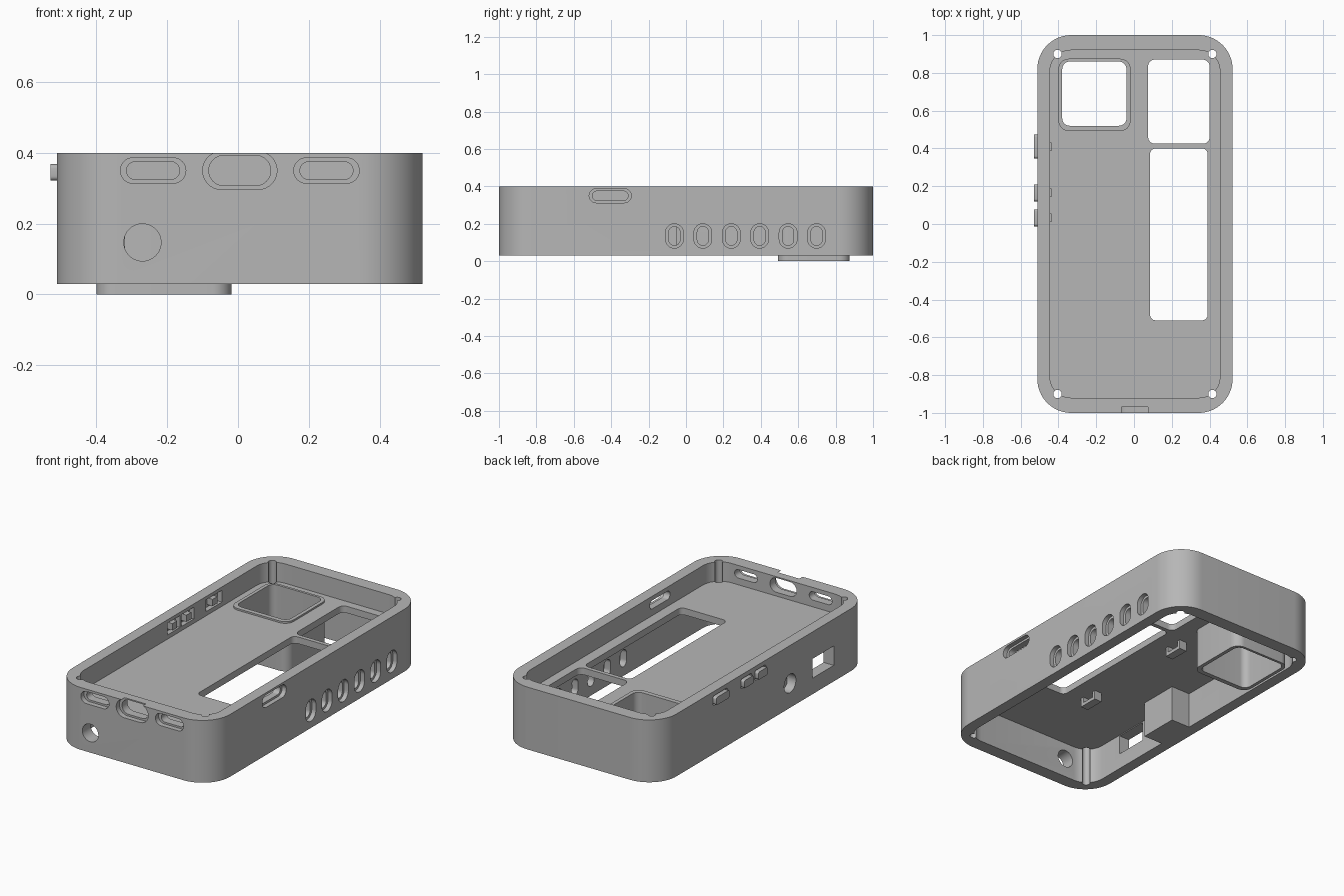
import bpy, bmesh, math
from mathutils import Vector

cube = bpy.data.objects.get("Cube")
if cube:
    bpy.data.objects.remove(cube, do_unlink=True)

grey = bpy.data.materials.new("plain_grey")
grey.use_nodes = True
colour = (0.47, 0.47, 0.47, 1)
grey.diffuse_color = colour
grey.node_tree.nodes["Principled BSDF"].inputs["Base Color"].default_value = colour


def prism(name, axis, u, v, span, r=0.0, seg=10):
    """Rounded rectangle u by v, extruded over span along an axis."""
    place = {"x": lambda a, b, c: (c, a, b),
             "y": lambda a, b, c: (a, c, b),
             "z": lambda a, b, c: (a, b, c)}[axis]
    r = min(r, (u[1] - u[0]) / 2 - 1e-4, (v[1] - v[0]) / 2 - 1e-4)
    pts = []
    for i, (cu, cv) in enumerate([(u[1] - r, v[1] - r), (u[0] + r, v[1] - r),
                                  (u[0] + r, v[0] + r), (u[1] - r, v[0] + r)]):
        steps = seg if r > 0 else 0
        for k in range(steps + 1):
            a = math.pi / 2 * (i + (k / steps if steps else 0))
            pts.append((cu + r * math.cos(a), cv + r * math.sin(a)))
    bm = bmesh.new()
    face = bm.faces.new([bm.verts.new(place(a, b, span[0])) for a, b in pts])
    new = bmesh.ops.extrude_face_region(bm, geom=[face])["geom"]
    shift = Vector(place(0, 0, span[1] - span[0]))
    bmesh.ops.translate(bm, vec=shift, verts=[g for g in new if isinstance(g, bmesh.types.BMVert)])
    bmesh.ops.recalc_face_normals(bm, faces=bm.faces)
    mesh = bpy.data.meshes.new(name)
    bm.to_mesh(mesh)
    bm.free()
    mesh.materials.append(grey)
    ob = bpy.data.objects.new(name, mesh)
    bpy.context.collection.objects.link(ob)
    return ob


def around(c, size):
    return (c - size / 2, c + size / 2)


def select(ob):
    bpy.ops.object.select_all(action="DESELECT")
    ob.select_set(True)
    bpy.context.view_layer.objects.active = ob


def cut(target, *shape, **kw):
    cutter = prism("cutter", *shape, **kw)
    mod = target.modifiers.new("cut", "BOOLEAN")
    mod.operation, mod.solver, mod.object = "DIFFERENCE", "EXACT", cutter
    select(target)
    bpy.ops.object.modifier_apply(modifier=mod.name)
    bpy.data.objects.remove(cutter, do_unlink=True)


FLOOR, UNDER = 0.285, 0.245
WALL_X, WALL_Y = (-0.445, 0.455), (-0.92, 0.92)

# Outer shell with a shallow tray above and a deep cavity below the floor
case = prism("case_shell", "z", (-0.512, 0.522), (-1, 1), (0.03, 0.4), r=0.18, seg=16)
cut(case, "z", WALL_X, WALL_Y, (FLOOR, 0.5), r=0.11)
cut(case, "z", WALL_X, WALL_Y, (-0.1, UNDER), r=0.11)

# Floor windows
cut(case, "z", (-0.38, -0.04), (0.52, 0.86), (0.2, 0.32), r=0.04)
cut(case, "z", (0.075, 0.4), (0.425, 0.87), (0.2, 0.32), r=0.035)
cut(case, "z", (0.085, 0.39), (-0.51, 0.4), (0.2, 0.32), r=0.03)

# Corner screw holes
for x in (-0.405, 0.415):
    for y in (-0.9, 0.9):
        cut(case, "z", around(x, 0.044), around(y, 0.044), (-0.1, 0.5), r=1)

# Front slots, each with a wider recess outside
for x, w, h in ((-0.24, 0.15, 0.05), (0.005, 0.175, 0.085), (0.25, 0.15, 0.05)):
    cut(case, "y", around(x, w), around(0.35, h), (-1.1, -0.88), r=1)
    cut(case, "y", around(x, w + 0.035), around(0.35, h + 0.022), (-1.1, -0.97), r=1)
cut(case, "y", (-0.06, 0.07), (0.385, 0.45), (-1.1, -0.97))
cut(case, "y", around(-0.27, 0.105), around(0.147, 0.105), (-1.1, -0.88), r=1)

# Slots in the left wall
cut(case, "x", around(-0.405, 0.19), around(0.35, 0.05), (0.43, 0.6), r=1)
cut(case, "x", around(-0.405, 0.225), around(0.35, 0.075), (0.495, 0.6), r=1)
for i in range(6):
    y = -0.062 + 0.152 * i
    cut(case, "x", around(y, 0.06), around(0.135, 0.1), (0.43, 0.6), r=1)
    cut(case, "x", around(y, 0.095), around(0.135, 0.13), (0.495, 0.6), r=1)

# Square port and round port in the right wall
cut(case, "x", around(-0.555, 0.2), (0.125, 0.24), (-0.6, -0.43))
cut(case, "x", around(-0.245, 0.11), around(0.175, 0.11), (-0.6, -0.43), r=1)

# Side buttons in recessed windows, with inner nubs
buttons = ((0.41, 0.125), (0.165, 0.09), (0.033, 0.09))
for y, w in buttons:
    cut(case, "x", around(y, w + 0.025), around(0.345, 0.07), (-0.475, -0.43))
    cut(case, "x", around(y, w + 0.012), around(0.345, 0.058), (-0.6, -0.5), r=0.012)
parts = [case]
for i, (y, w) in enumerate(buttons):
    parts.append(prism(f"button_{i + 1}", "x", around(y, w), around(0.345, 0.046),
                       (-0.53, -0.49), r=0.012, seg=4))
    parts.append(prism(f"button_nub_{i + 1}", "x", around(y, 0.045), around(0.345, 0.04),
                       (-0.485, -0.438)))

# Square tube that runs from the floor window down to the ground
tube = prism("window_tube", "z", (-0.4, -0.018), (0.492, 0.875), (0, 0.295), r=0.055)
cut(tube, "z", (-0.38, -0.04), (0.52, 0.86), (-0.1, 0.4), r=0.04)
parts.append(tube)

# Housing on the inside of the right wall
parts.append(prism("port_housing", "x", (-0.29, -0.05), (0.03, UNDER + 0.01),
                   (-0.46, -0.32), r=0.0))

# Small open brackets under the floor
for name, y in (("front", -0.42), ("back", 0.32)):
    clip = prism(f"{name}_bracket", "z", around(-0.04, 0.05), around(y, 0.12),
                 (0.19, UNDER + 0.01))
    cut(clip, "x", around(y, 0.08), (0.21, UNDER), (-0.1, 0.1))
    parts.append(clip)

for ob in parts:
    select(ob)
    bpy.ops.object.shade_smooth_by_angle(angle=math.radians(30))
